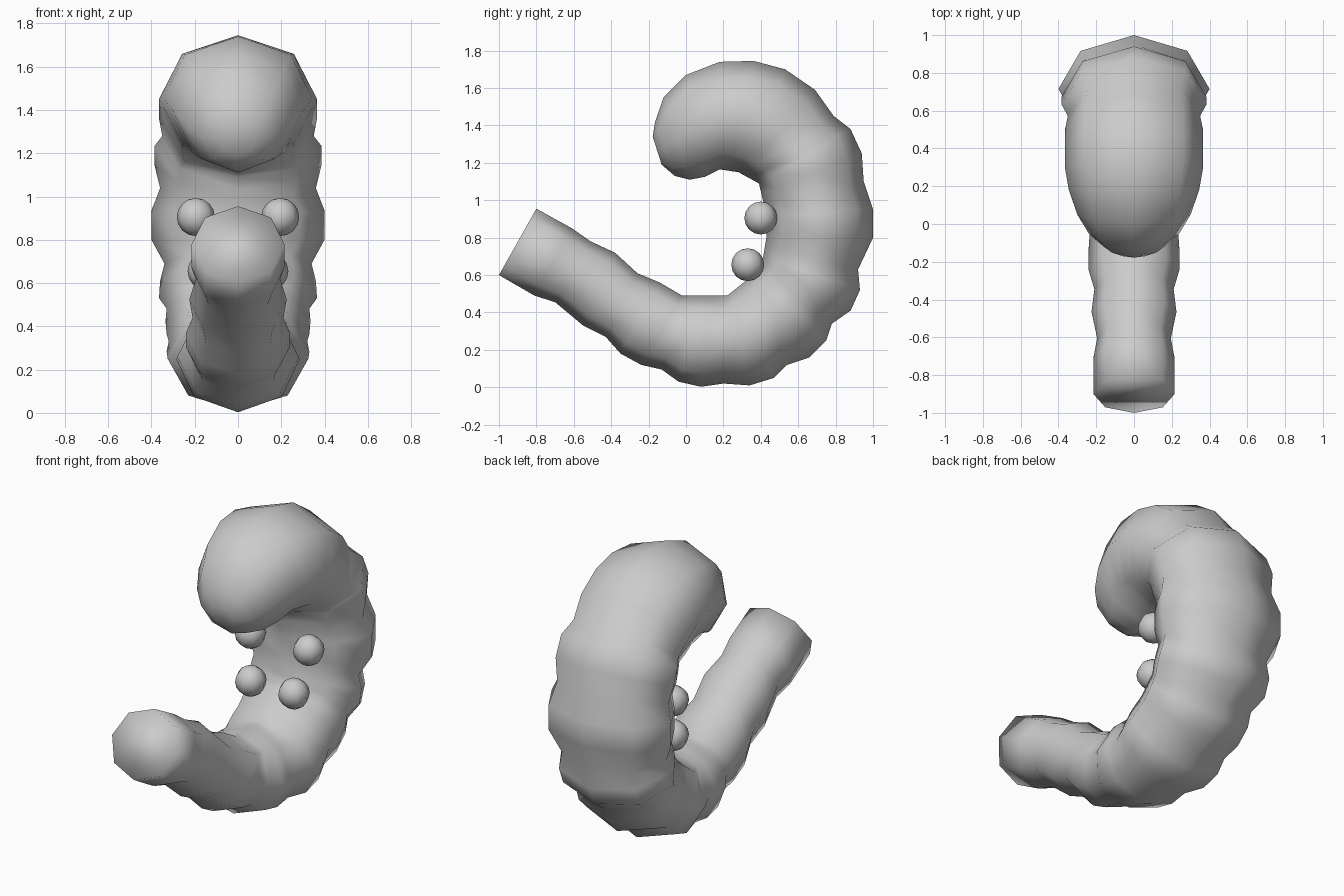
import bpy, bmesh
from math import sin, cos, pi
from mathutils import Vector

if "Cube" in bpy.data.objects:
    bpy.data.objects.remove(bpy.data.objects["Cube"])

# Back line of the curled grub, tail to head: (y, z, half width of that ring)
BACK = [
    (-1.0, .60, .215), (-.81, .49, .215), (-.70, .455, .195), (-.55, .33, .225),
    (-.43, .27, .21), (-.35, .18, .24), (-.24, .12, .24), (-.13, .095, .235),
    (-.04, .03, .28), (.08, .003, .285), (.20, .02, .28), (.34, .01, .325),
    (.47, .05, .33), (.54, .12, .32), (.66, .16, .33), (.75, .25, .335),
    (.78, .34, .33), (.88, .41, .365), (.93, .52, .36), (.92, .63, .34),
    (1.0, .80, .40), (1.0, .95, .40), (.95, 1.10, .36), (.94, 1.25, .385),
    (.88, 1.38, .385), (.79, 1.45, .35), (.69, 1.59, .365), (.53, 1.70, .365),
    (.36, 1.745, .365), (.18, 1.74, .345), (0, 1.67, .30), (-.12, 1.55, .24),
    (-.165, 1.42, .17), (-.178, 1.34, .08)]

# Belly line: (ring index, y, z), interpolated between keys
BELLY = [
    (0, -.80, .955), (1, -.61, .85), (2, -.51, .78), (3, -.38, .72), (4, -.26, .61),
    (5, -.14, .56), (6, -.02, .49), (11, .22, .49), (14, .32, .57), (17, .405, .65),
    (20, .43, .80), (21, .43, .92), (24, .39, 1.09), (27, .28, 1.15),
    (29, .18, 1.165), (30, .10, 1.125), (31, .02, 1.11), (32, -.06, 1.13), (33, -.13, 1.19)]
SIDES = 8


def belly(i):
    for (a, ya, za), (b, yb, zb) in zip(BELLY, BELLY[1:]):
        if a <= i <= b:
            t = (i - a) / (b - a)
            return Vector((0, ya + (yb - ya) * t, za + (zb - za) * t))


def smooth(obj):
    for p in obj.data.polygons:
        p.use_smooth = True


# Body: eight-sided rings skinned into one tube with closed ends
bm = bmesh.new()
rings = []
for i, (y, z, w) in enumerate(BACK):
    back, front = Vector((0, y, z)), belly(i)
    mid, up = (back + front) / 2, (back - front) / 2
    rings.append([bm.verts.new(mid + up * cos(2 * pi * k / SIDES)
                               + Vector((w * sin(2 * pi * k / SIDES), 0, 0)))
                  for k in range(SIDES)])
for a, b in zip(rings, rings[1:]):
    for k in range(SIDES):
        n = (k + 1) % SIDES
        bm.faces.new((a[k], a[n], b[n], b[k]))
bm.faces.new(rings[0])
bm.faces.new(rings[-1])
bmesh.ops.recalc_face_normals(bm, faces=bm.faces[:])
mesh = bpy.data.meshes.new("body")
bm.to_mesh(mesh)
bm.free()
body = bpy.data.objects.new("body", mesh)
bpy.context.collection.objects.link(body)
smooth(body)

# Two mirrored pairs of round stub feet on the belly
for name, x, y, z in (("upper_foot", .195, .40, .905), ("lower_foot", .145, .33, .655)):
    for side, s in (("left", -1), ("right", 1)):
        bpy.ops.mesh.primitive_uv_sphere_add(segments=8, ring_count=8, radius=.088,
                                             location=(s * x, y, z))
        foot = bpy.context.object
        foot.name = f"{name}_{side}"
        smooth(foot)
